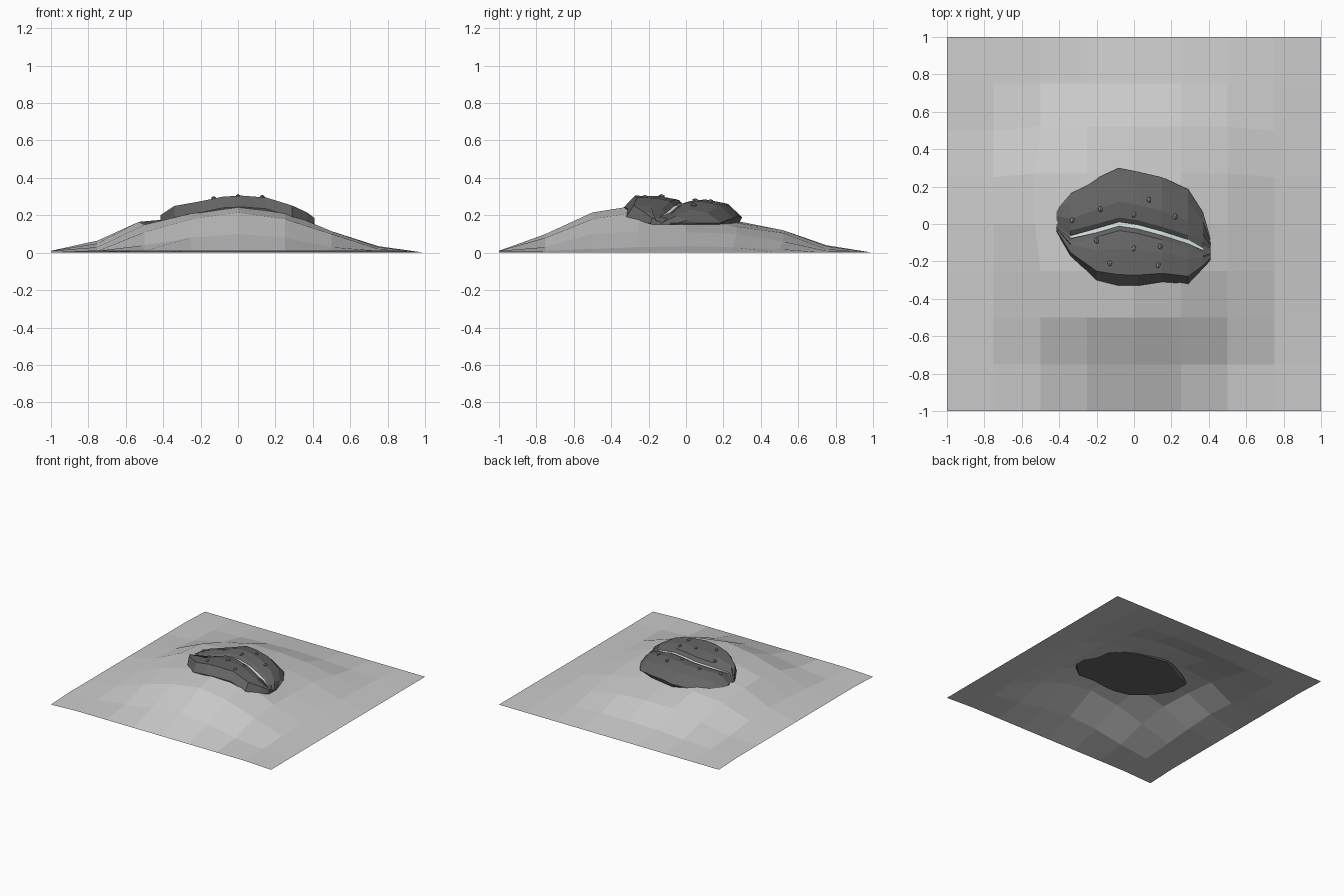
import bpy, bmesh
from mathutils import Vector, Matrix
from mathutils.bvhtree import BVHTree

if "Cube" in bpy.data.objects:
    bpy.data.objects.remove(bpy.data.objects["Cube"])


def material(name, grey):
    m = bpy.data.materials.new(name)
    m.diffuse_color = (*grey, 1)
    m.use_nodes = True
    m.node_tree.nodes["Principled BSDF"].inputs["Base Color"].default_value = m.diffuse_color
    return m


def make_object(name, bm, mat=None):
    mesh = bpy.data.meshes.new(name)
    bm.to_mesh(mesh)
    ob = bpy.data.objects.new(name, mesh)
    bpy.context.collection.objects.link(ob)
    if mat:
        mesh.materials.append(mat)
    return ob


def skin(bm, rows):
    """Quads between neighbouring rows of points."""
    vs = [[bm.verts.new(p) for p in row] for row in rows]
    for a, b in zip(vs, vs[1:]):
        for i in range(len(a) - 1):
            bm.faces.new((a[i], b[i], b[i + 1], a[i + 1]))
    return vs


dark = material("dark_stone", (0.13, 0.13, 0.13))
mid = material("pebble_grey", (0.25, 0.25, 0.25))
pale = material("pale_vein", (0.75, 0.85, 0.85))

# Low-poly mound: open 8 x 8 sheet, interior heights in hundredths
heights = [
    (1, 4, 8, 10, 8, 3, 1),
    (3, 11, 18, 21.5, 18, 10, 2),
    (5, 15, 21, 25.5, 22, 11.5, 3),
    (6.5, 16.5, 19, 21, 18, 11, 3.5),
    (5, 14, 17, 16, 14, 10, 3),
    (2, 7, 12, 12, 10.5, 6, 2),
    (1, 2, 3.5, 4, 3.5, 2, 1)]


def height(i, j):
    if 0 < i < 8 and 0 < j < 8:
        return heights[j - 1][i - 1] / 100
    return 0.01 if (i == 0 and 0 < j < 8) or (j == 0 and 0 < i < 8) else 0


bm = bmesh.new()
skin(bm, [[(i / 4 - 1 - (0.03 if i == 2 and 3 < j < 6 else 0),
            j / 4 - 1 + (0.02 if i > 1 and i < 7 and j in (5, 6) else 0),
            height(i, j)) for j in range(9)] for i in range(9)])
bmesh.ops.recalc_face_normals(bm, faces=bm.faces)
if sum(f.normal.z for f in bm.faces) < 0:
    bmesh.ops.reverse_faces(bm, faces=bm.faces)
make_object("mound", bm)
bm.free()

# Rock slab: lofted cross-sections (x, front y, crack y, back y, top z)
stations = [
    (-0.415, -0.04, -0.01, 0.12, 0.200),
    (-0.34, -0.17, -0.07, 0.175, 0.250),
    (-0.20, -0.30, -0.035, 0.245, 0.275),
    (-0.08, -0.33, 0.0, 0.30, 0.300),
    (0.02, -0.33, -0.015, 0.28, 0.305),
    (0.15, -0.31, -0.05, 0.25, 0.295),
    (0.29, -0.32, -0.095, 0.185, 0.252),
    (0.37, -0.24, -0.135, 0.06, 0.215),
    (0.41, -0.19, -0.145, -0.08, 0.185)]


def depth(t):
    return 0.05 * min(1, (t - 0.15) / 0.11)


def section(x, f, c, b, t):
    d, w = depth(t), min(1, (b - f) / 0.3)
    front = lambda k: f + (c - f) * k
    back = lambda k: c + (b - c) * k
    pts = [(f + 0.02 * w, 0.15), (f, max(0.16, t - 0.06)),
           (front(0.18), t), (front(0.6), t - 0.003),
           (c - 0.035 * w, t - 0.02), (c - 0.01 * w, t - d), (c + 0.01 * w, t - d),
           (c + 0.035 * w, t - 0.03), (back(0.4), t - 0.02),
           (back(0.75), t - 0.04), (b, max(0.16, t - 0.11)), (b - 0.02 * w, 0.15)]
    pts.append(pts[0])
    return [(x, y, z) for y, z in pts]


bm = bmesh.new()
rings = skin(bm, [section(*s) for s in stations])
for ring in (rings[0], rings[-1]):
    bm.faces.new(ring[:-1])
bmesh.ops.remove_doubles(bm, verts=bm.verts, dist=0.0005)
bmesh.ops.recalc_face_normals(bm, faces=bm.faces)
make_object("cracked_rock", bm, dark)
tree = BVHTree.FromBMesh(bm)
bm.free()

# Pale vein along the crack
bm = bmesh.new()
skin(bm, [[(x, c + s * (0.004 if k in (0, 6) else 0.011), t - depth(t) + 0.007)
           for s in (1, -1)] for k, (x, f, c, b, t) in enumerate(stations[1:-1])])
bmesh.ops.recalc_face_normals(bm, faces=bm.faces)
if sum(f.normal.z for f in bm.faces) < 0:
    bmesh.ops.reverse_faces(bm, faces=bm.faces)
make_object("crack_vein", bm, pale)
bm.free()

# Small pebbles resting on the rock
spots = [(-0.33, 0.02), (-0.18, 0.08), (0, 0.05), (0.08, 0.13), (0.22, 0.04),
         (-0.2, -0.09), (0, -0.13), (0.14, -0.12), (0.13, -0.22), (-0.13, -0.21)]
bm = bmesh.new()
for n, (x, y) in enumerate(spots):
    hit = tree.ray_cast(Vector((x, y, 1)), Vector((0, 0, -1)))[0]
    turn = Matrix.Rotation(0.25 if n % 2 else -0.25, 4, 'Z')
    bmesh.ops.create_icosphere(
        bm, subdivisions=1, radius=1,
        matrix=Matrix.Translation(hit + Vector((0, 0, 0.003)))
        @ turn @ Matrix.Diagonal((0.013, 0.018, 0.011, 1)))
make_object("pebbles", bm, mid)
bm.free()
